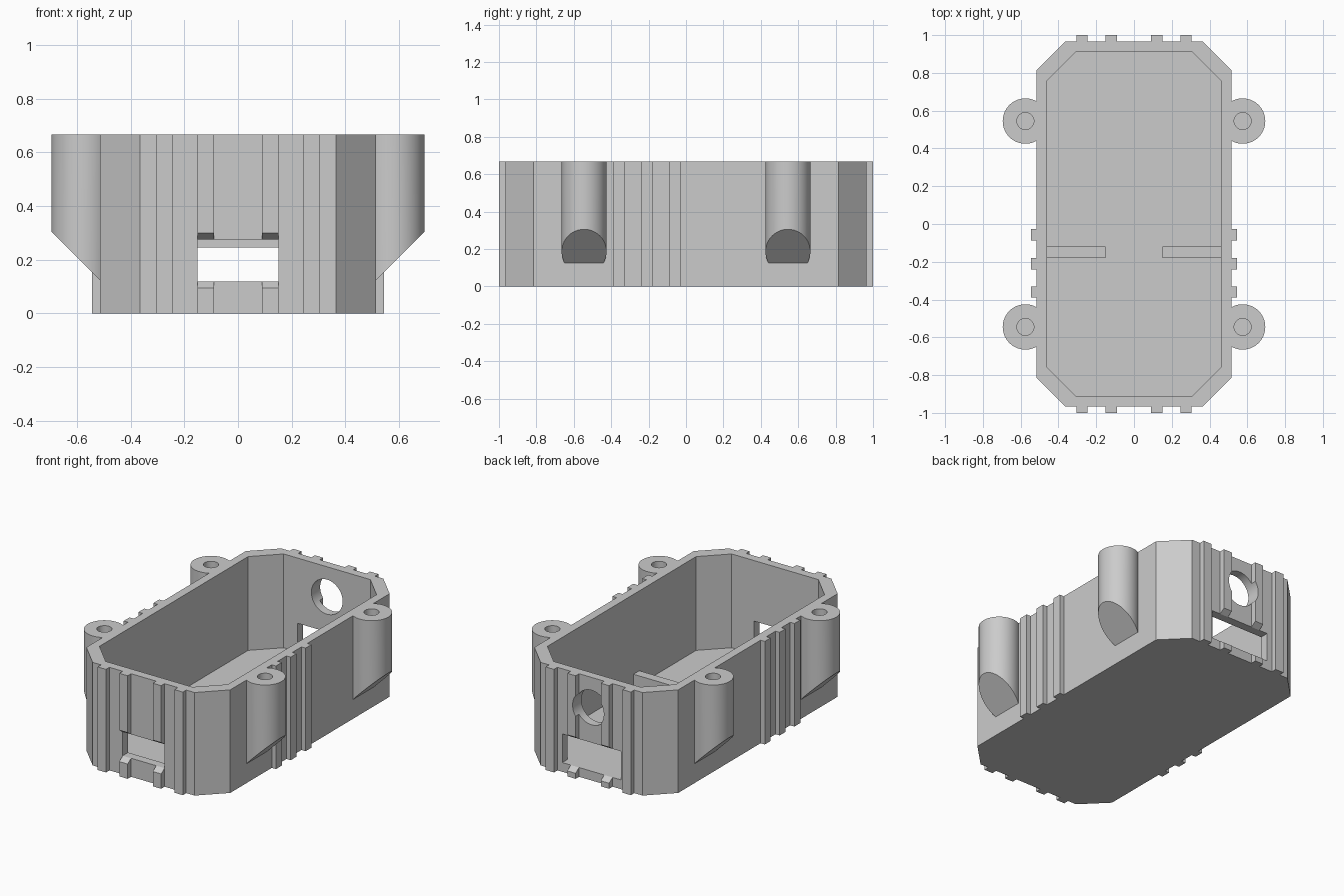
import bpy, bmesh, math
from mathutils import Vector

cube = bpy.data.objects.get("Cube")
if cube:
    bpy.data.objects.remove(cube, do_unlink=True)

H = 0.667        # case height
FLOOR = 0.06     # floor thickness
WALL_X, WALL_Y, CORNER = 0.515, 0.965, 0.15

grey = bpy.data.materials.new("plain grey")
grey.use_nodes = True
grey.diffuse_color = (0.6, 0.6, 0.6, 1)
grey.node_tree.nodes["Principled BSDF"].inputs["Base Color"].default_value = (0.6, 0.6, 0.6, 1)


def prism(name, outline, axis, start, end):
    """Extrude a 2D outline along x, y or z."""
    def place(a, b, t):
        return {"x": (t, a, b), "y": (a, t, b), "z": (a, b, t)}[axis]
    bm = bmesh.new()
    face = bm.faces.new([bm.verts.new(place(a, b, start)) for a, b in outline])
    extruded = bmesh.ops.extrude_face_region(bm, geom=[face])["geom"]
    shift = Vector(place(0, 0, end - start))
    bmesh.ops.translate(bm, vec=shift, verts=[v for v in extruded if isinstance(v, bmesh.types.BMVert)])
    bmesh.ops.recalc_face_normals(bm, faces=bm.faces)
    mesh = bpy.data.meshes.new(name)
    bm.to_mesh(mesh)
    bm.free()
    mesh.materials.append(grey)
    obj = bpy.data.objects.new(name, mesh)
    bpy.context.collection.objects.link(obj)
    return obj


def box(name, x0, x1, y0, y1, z0, z1):
    return prism(name, [(x0, y0), (x1, y0), (x1, y1), (x0, y1)], "z", z0, z1)


def octagon(hx, hy, c):
    return [(hx - c, -hy), (hx, c - hy), (hx, hy - c), (hx - c, hy),
            (c - hx, hy), (-hx, hy - c), (-hx, c - hy), (c - hx, -hy)]


def circle(cx, cy, r, n):
    return [(cx + r * math.cos(math.tau * i / n), cy + r * math.sin(math.tau * i / n)) for i in range(n)]


def combine(target, other, operation):
    """Apply a boolean and discard the second body."""
    mod = target.modifiers.new("combine", "BOOLEAN")
    mod.operation, mod.solver, mod.object = operation, "EXACT", other
    bpy.context.view_layer.objects.active = target
    bpy.ops.object.modifier_apply(modifier=mod.name)
    bpy.data.objects.remove(other, do_unlink=True)


# Outer body with cut corners
case = prism("case", octagon(WALL_X, WALL_Y, CORNER), "z", 0, H)

# Grip ribs on the two ends and the two long sides
for side in (-1, 1):
    for x in (-0.275, -0.12, 0.12, 0.275):
        y0, y1 = sorted((side * 0.94, side))
        combine(case, box("end_rib", x - 0.03, x + 0.03, y0, y1, 0, H), "UNION")
    for y in (-0.36, -0.21, -0.057):
        x0, x1 = sorted((side * 0.49, side * 0.545))
        combine(case, box("side_rib", x0, x1, y - 0.03, y + 0.03, 0, H), "UNION")

# Screw bosses with sloping undersides
bosses = [(sx * 0.575, sy * 0.545, sx) for sx in (-1, 1) for sy in (-1, 1)]
for x, y, side in bosses:
    boss = prism("boss", circle(x, y, 0.12, 64), "z", 0.03, H)
    slope = [(side * a, b) for a, b in ((0.4, -0.1), (0.8, -0.1), (0.8, 0.41), (0.4, 0.01))]
    combine(boss, prism("slope_cutter", slope, "y", y - 0.2, y + 0.2), "DIFFERENCE")
    combine(case, boss, "UNION")

# Hollow interior
combine(case, prism("cavity", octagon(0.46, 0.91, CORNER), "z", FLOOR, 0.8), "DIFFERENCE")

# Blind screw holes
for x, y, side in bosses:
    combine(case, prism("screw_hole", circle(x, y, 0.045, 32), "z", 0.3, 0.8), "DIFFERENCE")

# End slots, flared where they pass through the ribs
for side, half, low, high in ((-1, 0.15, 0.12, 0.275), (1, 0.21, FLOOR, 0.245)):
    flare = 0.045
    outline = [(0.85, low), (WALL_Y, low), (1.03, low - flare),
               (1.03, high + flare), (WALL_Y, high), (0.85, high)]
    outline = [(side * y, z) for y, z in outline]
    combine(case, prism("slot", outline, "x", -half, half), "DIFFERENCE")

# Round cable hole in the back end
combine(case, prism("cable_hole", circle(0, 0.472, 0.112, 64), "y", 0.85, 1.1), "DIFFERENCE")

# Low dividers on the floor
for side, name in ((-1, "divider_right"), (1, "divider_left")):
    x0, x1 = sorted((side * 0.152, side * 0.47))
    box(name, x0, x1, -0.18, -0.12, FLOOR - 0.01, 0.15)

# Smooth the round walls, keep the edges sharp
bpy.ops.object.select_all(action="DESELECT")
case.select_set(True)
bpy.context.view_layer.objects.active = case
bpy.ops.object.shade_smooth_by_angle(angle=math.radians(25))
